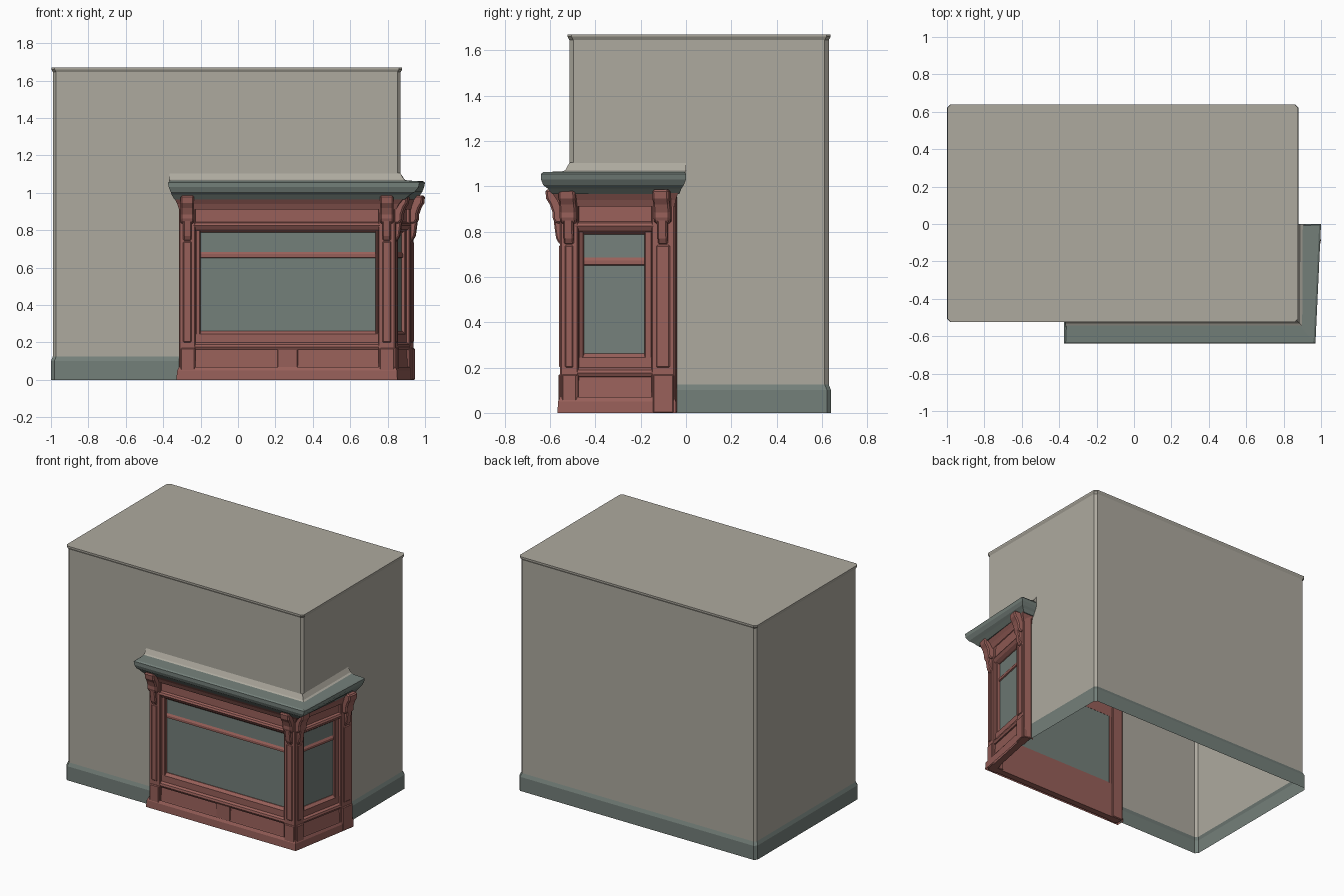
import bpy, bmesh
from mathutils import Vector

if "Cube" in bpy.data.objects:
    bpy.data.objects.remove(bpy.data.objects["Cube"])


def material(name, rgb):
    m = bpy.data.materials.new(name)
    m.diffuse_color = (*rgb, 1)
    m.use_nodes = True
    m.node_tree.nodes["Principled BSDF"].inputs["Base Color"].default_value = m.diffuse_color
    return m


PLASTER = material("plaster", (0.42, 0.40, 0.345))
SLATE = material("slate_green", (0.175, 0.215, 0.195))
TIMBER = material("red_timber", (0.31, 0.115, 0.10))


def finish(name, bm, mat, bevel=0):
    me = bpy.data.meshes.new(name)
    bm.to_mesh(me)
    bm.free()
    me.materials.append(mat)
    ob = bpy.data.objects.new(name, me)
    bpy.context.collection.objects.link(ob)
    if bevel:
        mod = ob.modifiers.new("soft_edges", 'BEVEL')
        mod.width, mod.segments = bevel, 1
    return ob


def loft(name, rings, mat, closed=False, cap=False):
    """Skin stacked outlines, each (z, [(x, y), ...])."""
    bm = bmesh.new()
    rows = [[bm.verts.new((x, y, z)) for x, y in pts] for z, pts in rings]
    n = len(rows[0])
    for a, b in zip(rows, rows[1:]):
        for i in range(n if closed else n - 1):
            j = (i + 1) % n
            bm.faces.new((a[i], a[j], b[j], b[i]))
    if cap:
        bm.faces.new(rows[-1])
    return finish(name, bm, mat)


def wall_outline(o, whole):
    """Chamfered wall plan grown by o; open at the shop corner unless whole."""
    x0, x1, y0, y1, c = -0.99 - o, 0.87 + o, -0.515 - o, 0.63 + o, 0.018
    start = (x1, y0 + c) if whole else (x1, -0.07)
    end = (x1 - c, y0) if whole else (-0.30, y0)
    return [start, (x1, y1 - c), (x1 - c, y1), (x0 + c, y1), (x0, y1 - c),
            (x0, y0 + c), (x0 + c, y0), end]


# Building shell: lower walls, upper walls with roof, and skirting
loft("lower_walls", [(z, wall_outline(0, False)) for z in (0.12, 1.0)], PLASTER)
loft("upper_walls_and_roof",
     [(z, wall_outline(o, True)) for z, o in ((1.0, 0), (1.645, 0), (1.66, 0.008), (1.67, 0.008))],
     PLASTER, closed=True, cap=True)
loft("skirting", [(z, wall_outline(o, False)) for z, o in ((0, 0.01), (0.10, 0.01), (0.125, 0))], SLATE)


def shop_rings(rows):
    """Rows: z, left x, front y, corner x, end x, end y."""
    return [(z, [(xl, -0.51), (xl, yf), (xc, yf), (xe, ye), (0.865, ye)])
            for z, xl, yf, xc, xe, ye in rows]


# Cornice, plaster cove over it, bed moulding and plinth wrap the shop corner
loft("cornice", shop_rings([
    (0.965, -0.30, -0.53, 0.84, 0.90, -0.06),
    (0.965, -0.34, -0.59, 0.89, 0.955, -0.03),
    (0.99, -0.355, -0.61, 0.92, 0.975, -0.02),
    (1.005, -0.36, -0.63, 0.945, 0.985, -0.01),
    (1.03, -0.37, -0.64, 0.965, 0.995, 0.0),
    (1.055, -0.375, -0.64, 0.97, 1.0, 0.0),
    (1.062, -0.365, -0.63, 0.96, 0.99, -0.005),
    (1.068, -0.36, -0.51, 0.86, 0.86, -0.01)]), SLATE)
loft("plaster_cove", shop_rings([
    (1.06, -0.365, -0.555, 0.91, 0.915, 0.0),
    (1.072, -0.365, -0.532, 0.887, 0.89, 0.0),
    (1.105, -0.365, -0.514, 0.869, 0.869, 0.0)]), PLASTER)
loft("bed_moulding", shop_rings([
    (0.91, -0.315, -0.557, 0.843, 0.942, -0.05),
    (0.94, -0.325, -0.57, 0.86, 0.95, -0.045),
    (0.97, -0.34, -0.59, 0.885, 0.96, -0.035)]), TIMBER)
loft("plinth", shop_rings([
    (0, -0.33, -0.567, 0.852, 0.943, -0.045),
    (0.05, -0.325, -0.565, 0.85, 0.943, -0.045),
    (0.07, -0.315, -0.555, 0.84, 0.94, -0.05)]), TIMBER)


def strip(name, seg, u0, u1, profile, mat=TIMBER, bevel=0.005):
    """Extrude a (depth, z) profile between u0 and u1 along a wall segment."""
    p, q = Vector(seg[0]), Vector(seg[1])
    t = (q - p).normalized()
    n = Vector((t.y, -t.x))
    bm = bmesh.new()
    ends = []
    for u in (u0, u1):
        ends.append([bm.verts.new((*(p + t * u + n * d), z)) for d, z in profile])
    k = len(profile)
    for i in range(k):
        j = (i + 1) % k
        bm.faces.new((ends[0][i], ends[0][j], ends[1][j], ends[1][i]))
    bm.faces.new(ends[0])
    bm.faces.new(ends[1])
    bmesh.ops.recalc_face_normals(bm, faces=bm.faces)
    return finish(name, bm, mat, bevel)


def block(name, seg, u0, u1, d0, d1, z0, z1, mat=TIMBER, bevel=0.005):
    return strip(name, seg, u0, u1, [(d0, z0), (d1, z0), (d1, z1), (d0, z1)], mat, bevel)


RISER = [(-0.05, 0), (-0.004, 0), (-0.012, 0.07), (-0.018, 0.16), (-0.05, 0.16)]
SILL = [(-0.05, 0.155), (-0.008, 0.16), (0.0, 0.175), (-0.004, 0.19), (-0.018, 0.20),
        (-0.018, 0.245), (-0.035, 0.262), (-0.05, 0.262)]
HEAD = [(-0.05, 0.785), (-0.03, 0.79), (-0.01, 0.805), (0.002, 0.825), (-0.004, 0.838), (-0.018, 0.845),
        (-0.02, 0.93), (0.01, 0.95), (0.01, 0.97), (-0.05, 0.97)]
SCROLL = [(-0.02, 0.84), (0.018, 0.835), (0.034, 0.855), (0.034, 0.885), (0.046, 0.92),
          (0.062, 0.945), (0.066, 0.985), (-0.02, 0.985)]
DROP = [(-0.02, 0.74), (0.004, 0.745), (0.018, 0.77), (0.024, 0.81), (0.03, 0.86), (-0.02, 0.86)]


def bay(tag, seg, left, win0, win1, right, length):
    """One shop window between two pilasters with scroll brackets."""
    for side, a, b in (("left", 0, left), ("right", right, length)):
        mid = (a + b) / 2
        block(f"{tag}_{side}_pilaster", seg, a, b, -0.06, 0, 0, 0.97)
        block(f"{tag}_{side}_pilaster_panel", seg, a + 0.022, b - 0.022, -0.01, 0.005, 0.20, 0.74)
        block(f"{tag}_{side}_pilaster_foot", seg, a + 0.008, b - 0.004, -0.01, 0.008, 0, 0.17)
        strip(f"{tag}_{side}_bracket", seg, mid - 0.037, mid + 0.037, SCROLL, bevel=0.008)
        strip(f"{tag}_{side}_bracket_drop", seg, mid - 0.022, mid + 0.022, DROP, bevel=0.006)
    # Jambs, glass and horizontal mouldings
    block(f"{tag}_left_jamb", seg, left, win0, -0.05, -0.018, 0.16, 0.82)
    block(f"{tag}_right_jamb", seg, win1, right, -0.05, -0.018, 0.16, 0.82)
    block(f"{tag}_glass", seg, win0 - 0.01, win1 + 0.01, -0.048, -0.04, 0.24, 0.81, SLATE, 0)
    strip(f"{tag}_transom", seg, win0, win1,
          [(-0.042, 0.65), (-0.032, 0.655), (-0.032, 0.672), (-0.042, 0.688)], bevel=0)
    for part, profile in (("riser", RISER), ("sill", SILL), ("head", HEAD)):
        strip(f"{tag}_{part}", seg, left - 0.01, right + 0.01, profile, bevel=0)


# Front bay and the angled side bay
FRONT = ((-0.315, -0.555), (0.84, -0.555))
SIDE = ((0.84, -0.555), (0.94, -0.05))
bay("front", FRONT, 0.088, 0.115, 1.05, 1.065, 1.155)
bay("side", SIDE, 0.08, 0.10, 0.375, 0.41, 0.515)

# Small stile in the middle of the front riser
block("riser_stile", FRONT, 0.525, 0.635, -0.03, -0.008, 0.03, 0.165)
